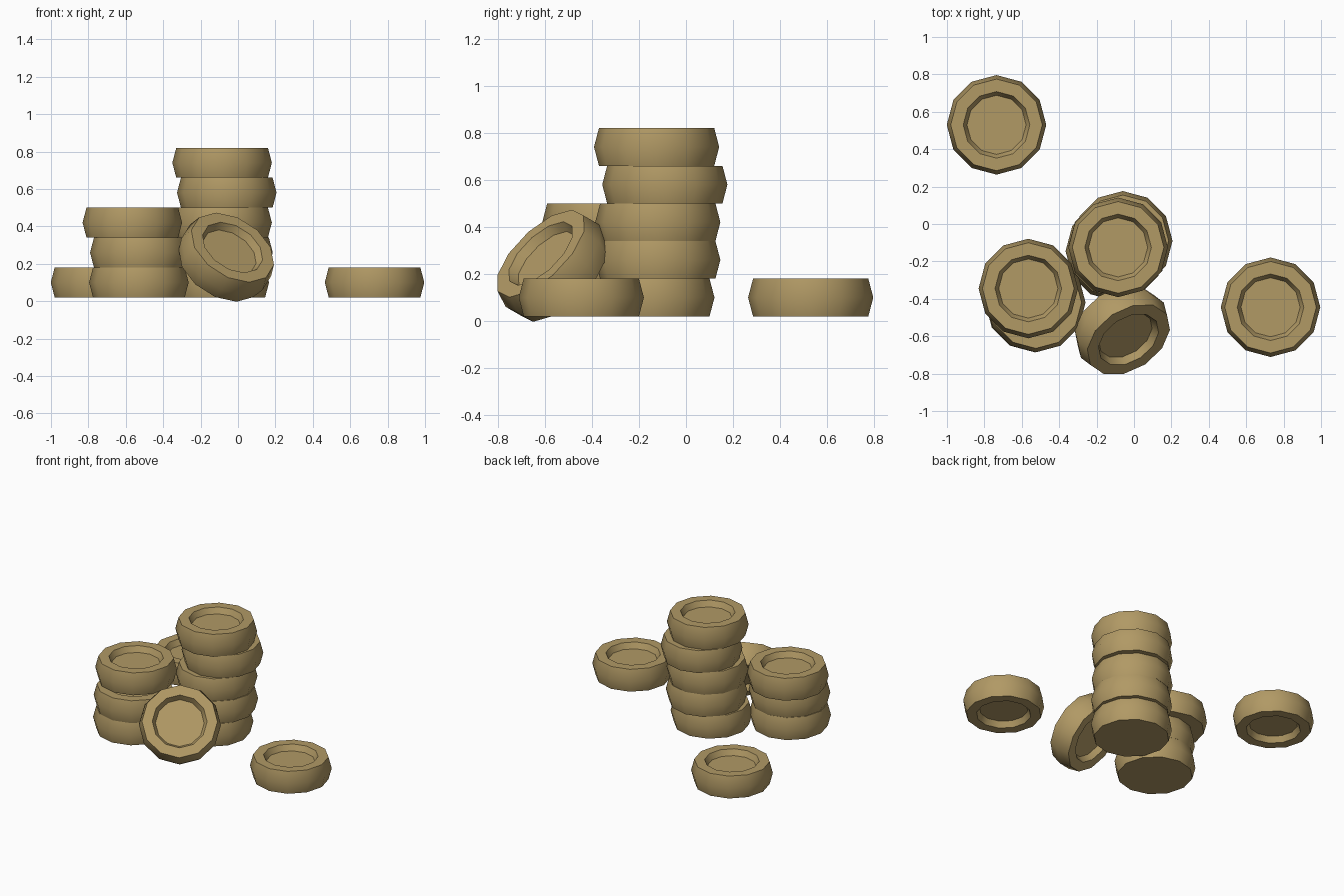
import bpy
import bmesh
import math
from mathutils import Vector

cube = bpy.data.objects.get("Cube")
if cube:
    bpy.data.objects.remove(cube)

SIDES = 12
HALF = 0.08      # half the thickness of a tyre
DEPTH = 0.04     # depth of the hub recess

tan = bpy.data.materials.new("tan")
tan.use_nodes = True
colour = (0.44, 0.32, 0.13, 1)
tan.diffuse_color = colour
tan.node_tree.nodes["Principled BSDF"].inputs["Base Color"].default_value = colour


def tyre(name, centre, axis=(0, 0, 1), open_below=True):
    """Lathe a bulging tyre with a shallow recess around its hub."""
    profile = [(0.158, HALF - DEPTH), (0.178, HALF), (0.245, HALF),
               (0.266, 0), (0.245, -HALF)]
    if open_below:
        profile += [(0.178, -HALF), (0.158, DEPTH - HALF)]
    bm = bmesh.new()
    rings = []
    for r, z in profile:
        angles = [math.tau * i / SIDES for i in range(SIDES)]
        rings.append([bm.verts.new((r * math.cos(a), r * math.sin(a), z)) for a in angles])
    for upper, lower in zip(rings, rings[1:]):
        for i in range(SIDES):
            j = (i + 1) % SIDES
            bm.faces.new((upper[i], lower[i], lower[j], upper[j]))
    bm.faces.new(rings[0])
    bm.faces.new(rings[-1][::-1])
    bmesh.ops.recalc_face_normals(bm, faces=bm.faces)
    mesh = bpy.data.meshes.new(name)
    bm.to_mesh(mesh)
    bm.free()
    mesh.materials.append(tan)
    ob = bpy.data.objects.new(name, mesh)
    bpy.context.collection.objects.link(ob)
    ob.location = centre
    ob.rotation_euler = Vector(axis).to_track_quat('Z', 'Y').to_euler()
    # Round side walls, crisp rims
    bpy.ops.object.select_all(action='DESELECT')
    ob.select_set(True)
    bpy.context.view_layer.objects.active = ob
    bpy.ops.object.shade_smooth_by_angle(angle=math.radians(40))
    return ob


def stack(name, centres):
    """Pile tyres from the ground up, each slightly shifted."""
    for level, (x, y) in enumerate(centres):
        z = 0.02 + HALF * (2 * level + 1)
        tyre(f"{name}_{level + 1}", (x, y, z), open_below=False)


# Tall and short piles
stack("tall_stack_tyre", [(-0.10, -0.145), (-0.08, -0.12), (-0.085, -0.12),
                          (-0.06, -0.09), (-0.085, -0.125)])
stack("short_stack_tyre", [(-0.53, -0.42), (-0.525, -0.42), (-0.565, -0.345)])

# Loose tyres lying flat
tyre("loose_tyre_left", (0.73, -0.445, 0.1))
tyre("loose_tyre_back", (-0.735, 0.53, 0.1))

# Tyre leaning against the piles
tyre("leaning_tyre", (-0.0625, -0.5675, 0.235), axis=(0.42, -0.63, 0.65))
